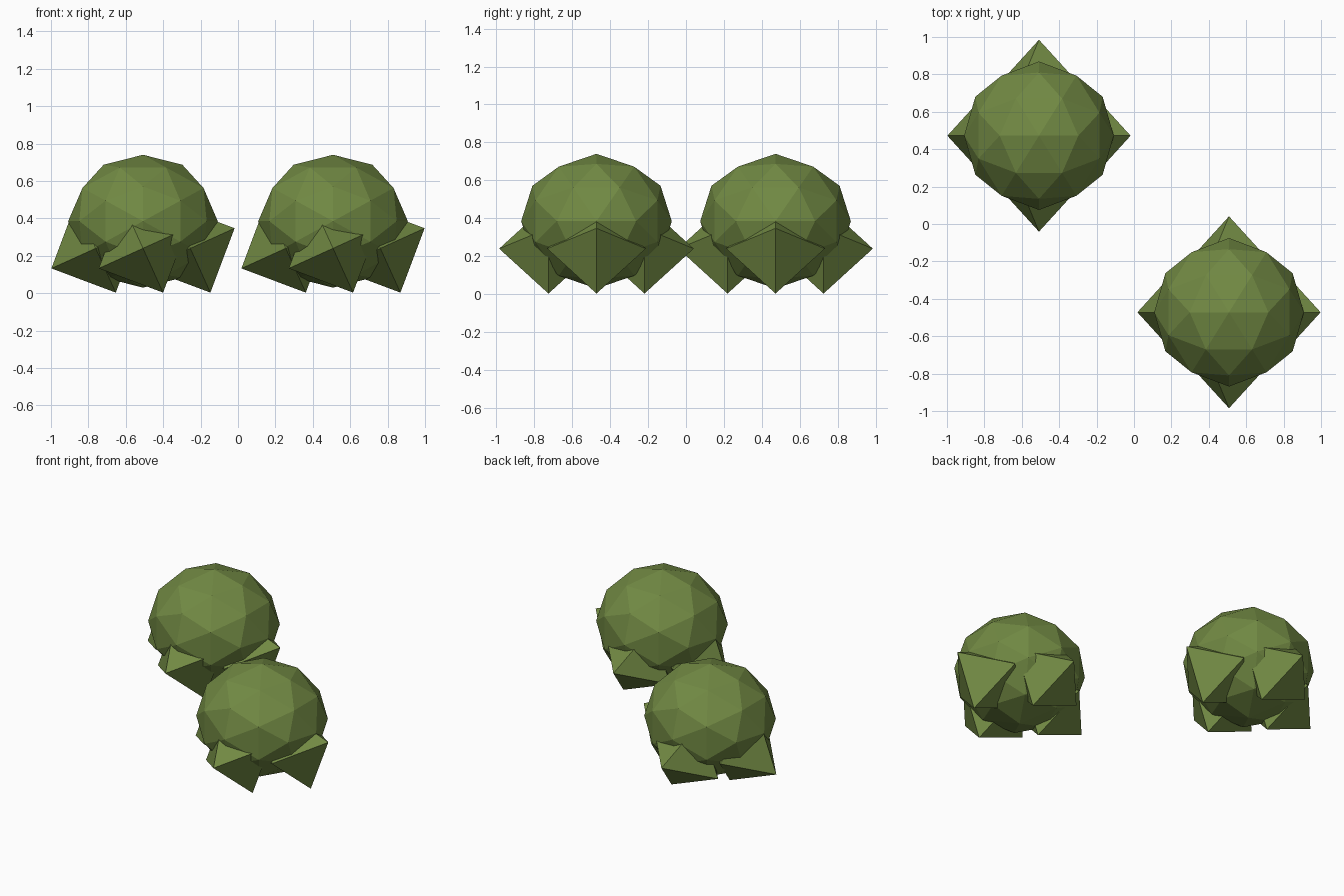
import bpy, bmesh, math
from mathutils import Matrix, Vector

if "Cube" in bpy.data.objects:
    bpy.data.objects.remove(bpy.data.objects["Cube"])

green = bpy.data.materials.new("olive_green")
green.diffuse_color = (0.165, 0.25, 0.056, 1)
green.use_nodes = True
green.node_tree.nodes["Principled BSDF"].inputs["Base Color"].default_value = green.diffuse_color


def hull(name, points, location):
    """Flat-shaded convex solid through a set of points."""
    bm = bmesh.new()
    for p in points:
        bm.verts.new(p)
    bmesh.ops.convex_hull(bm, input=bm.verts[:])
    bmesh.ops.recalc_face_normals(bm, faces=bm.faces[:])
    mesh = bpy.data.meshes.new(name)
    bm.to_mesh(mesh)
    bm.free()
    mesh.materials.append(green)
    obj = bpy.data.objects.new(name, mesh)
    obj.location = location
    bpy.context.collection.objects.link(obj)
    return obj


# Faceted ball: icosahedron lying on its two-fold axes, subdivided once
phi = (1 + math.sqrt(5)) / 2
ico = []
for a in (-1, 1):
    for b in (-phi, phi):
        ico += [Vector((a, 0, b)), Vector((0, b, a)), Vector((b, a, 0))]
mids = [(p + q) / 2 for i, p in enumerate(ico) for q in ico[:i]
        if (p - q).length < 2.1]
ball = [Vector((v.x * 0.4, v.y * 0.397, v.z * 0.355))
        for v in (p.normalized() for p in ico + mids)]

# Tilted octahedron used for the leaf tufts
tilt = Matrix.Rotation(math.radians(-24.4), 3, 'Y')
tuft = [tilt @ (Vector(axis) * s * 0.26)
        for axis in ((1, 0, 0), (0, 1, 0), (0, 0, 1)) for s in (-1, 1)]

# Two bushes, each with four tufts around its base
for side, x, y in (("back_left", -0.508, 0.472), ("front_right", 0.508, -0.472)):
    hull(f"bush_{side}", ball, (x, y, 0.385))
    for k in range(4):
        a = k * math.pi / 2
        hull(f"leaf_tuft_{side}_{k + 1}", tuft,
             (x + 0.253 * math.cos(a), y + 0.253 * math.sin(a), 0.24))
